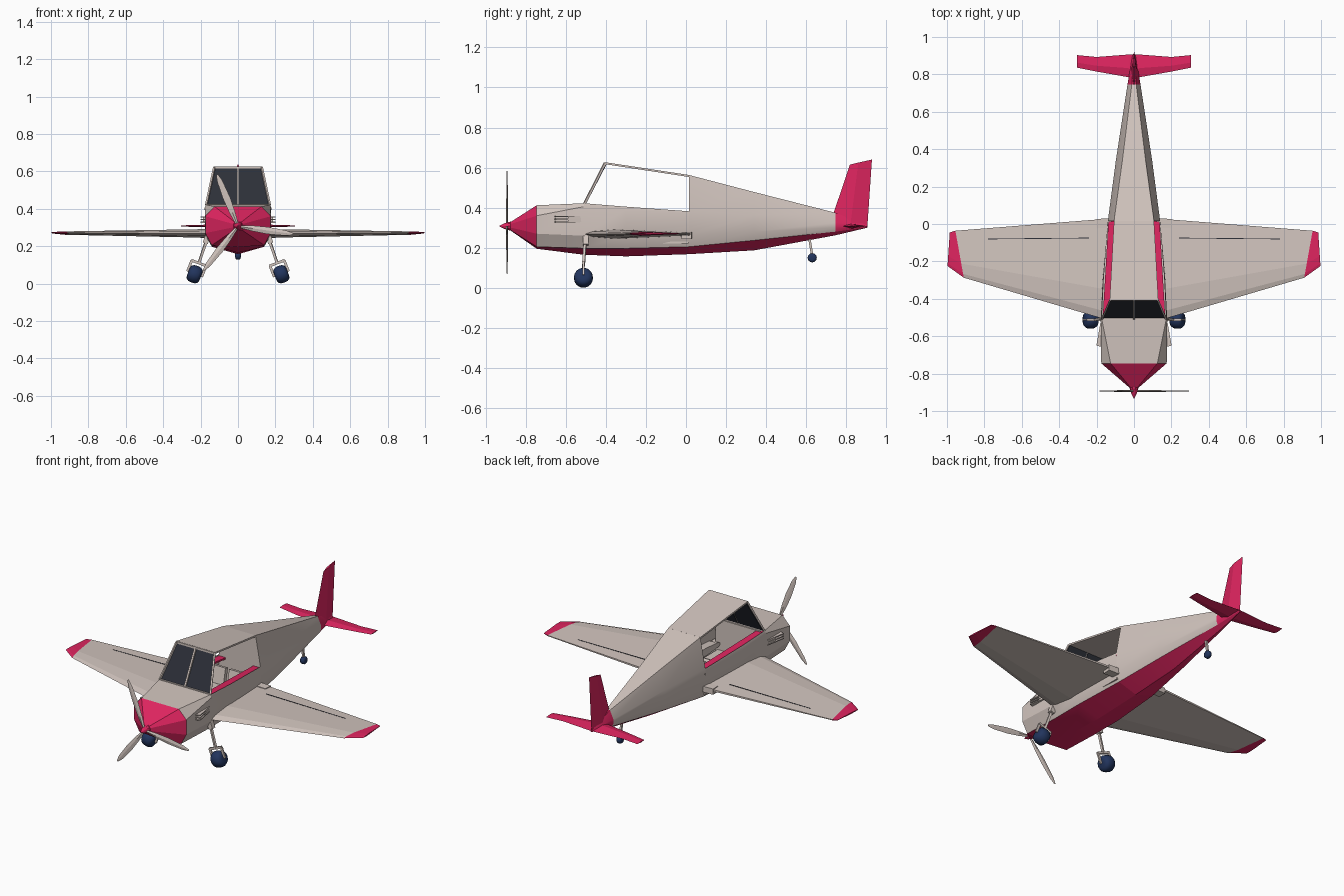
import bpy, bmesh, math
from mathutils import Vector, Matrix

if "Cube" in bpy.data.objects:
    bpy.data.objects.remove(bpy.data.objects["Cube"])


def material(name, col):
    m = bpy.data.materials.new(name)
    m.diffuse_color = (*col, 1)
    m.use_nodes = True
    m.node_tree.nodes["Principled BSDF"].inputs["Base Color"].default_value = m.diffuse_color
    return m


HULL = material("warm_grey", (0.64, 0.555, 0.515))
PINK = material("crimson_pink", (0.73, 0.018, 0.115))
BLUE = material("navy_rubber", (0.016, 0.035, 0.11))
GLASS = material("dark_glass", (0.026, 0.029, 0.04))


def finish(bm, name, mats, mirror=False, smooth=None):
    bmesh.ops.recalc_face_normals(bm, faces=bm.faces[:])
    me = bpy.data.meshes.new(name)
    bm.to_mesh(me)
    bm.free()
    for m in mats:
        me.materials.append(m)
    ob = bpy.data.objects.new(name, me)
    bpy.context.collection.objects.link(ob)
    if mirror:
        ob.modifiers.new("mirror", 'MIRROR')
    if smooth:
        bpy.ops.object.select_all(action='DESELECT')
        ob.select_set(True)
        bpy.context.view_layer.objects.active = ob
        bpy.ops.object.shade_smooth_by_angle(angle=math.radians(smooth))
    return ob


def add_loft(bm, rings, caps=(True, True), rule=lambda i, j: 0):
    """Skin closed rings; rule gives a material index, or None for a gap."""
    vs = [[bm.verts.new(p) for p in r] for r in rings]
    n = len(rings[0])
    for i in range(len(vs) - 1):
        for j in range(n):
            k = rule(i, j)
            if k is not None:
                f = bm.faces.new((vs[i][j], vs[i][(j + 1) % n], vs[i + 1][(j + 1) % n], vs[i + 1][j]))
                f.material_index = k
    for use, r, i in ((caps[0], vs[0], 0), (caps[1], vs[-1], len(vs) - 2)):
        if use:
            bm.faces.new(r).material_index = rule(i, 1) or 0


def loft(name, rings, mats, caps=(True, True), rule=lambda i, j: 0, **kw):
    bm = bmesh.new()
    add_loft(bm, rings, caps, rule)
    return finish(bm, name, mats, **kw)


def add_beam(bm, a, b, w, h):
    a, b = Vector(a), Vector(b)
    d = b - a
    m = Matrix.Translation((a + b) / 2) @ d.to_track_quat('Z', 'Y').to_matrix().to_4x4()
    bmesh.ops.create_cube(bm, size=1, matrix=m @ Matrix.Diagonal((w, h, d.length, 1)))


def beams(name, items, mat, **kw):
    bm = bmesh.new()
    for it in items:
        add_beam(bm, *it)
    return finish(bm, name, [mat], **kw)


def section(y, keel, *half):
    """Fuselage ring: keel, then chine, low, high and shoulder on both sides."""
    return ([(0, y, keel)] + [(x, y, z) for x, z in half]
            + [(-x, y, z) for x, z in reversed(half)])


# fuselage, front: cowling and open cabin tub
front = [section(-.745, .195, (.14, .205), (.175, .27), (.175, .36), (.125, .412)),
         section(-.51, .165, (.14, .197), (.175, .26), (.178, .405), (.172, .422)),
         section(-.30, .157, (.14, .197), (.168, .26), (.166, .39), (.162, .405)),
         section(.015, .168, (.12, .205), (.138, .26), (.14, .37), (.139, .382))]


def belly(i, j):
    return 1 if j in (0, 8) else 0


loft("front_fuselage", front, [HULL, PINK], (False, False),
     lambda i, j: None if j == 4 and i > 0 else belly(i, j), smooth=25)

# fuselage, rear: tapering boom with coloured tail cone
rear = [section(.015, .168, (.12, .205), (.138, .26), (.14, .382), (.107, .563)),
        section(.34, .187, (.082, .237), (.097, .28), (.097, .365), (.062, .478)),
        section(.745, .262, (.025, .28), (.035, .30), (.035, .325), (.012, .375)),
        section(.905, .30, (.005, .302), (.008, .305), (.008, .308), (.003, .312))]
loft("rear_fuselage", rear, [HULL, PINK], (True, True),
     lambda i, j: 1 if i == 2 else belly(i, j), smooth=25)

# nose cone and spinner
tip = [(x * .14, -.875, .308 + (z - .308) * .2) for x, y, z in front[0]]
loft("nose_cone", [front[0], tip], [PINK], (False, True))


def circle(r, y, z, n=10):
    return [(r * math.cos(2 * math.pi * k / n), y, z + r * math.sin(2 * math.pi * k / n)) for k in range(n)]


loft("spinner", [circle(r, y, .308) for r, y in ((.002, -.932), (.014, -.908), (.025, -.872), (.025, -.855))],
     [PINK], smooth=30)

# three propeller blades
bm = bmesh.new()
for ang in (112, 232, 352):
    rot = Matrix.Translation((0, -.893, .306)) @ Matrix.Rotation(math.radians(-ang), 4, 'Y')
    rings = []
    for r, w, t in ((.01, .007, .005), (.08, .015, .005), (.16, .019, .004), (.26, .014, .003), (.298, .005, .002)):
        rings.append([rot @ Vector(p) for p in ((r, 0, -w), (r, -t, 0), (r, 0, w), (r, t, 0))])
    add_loft(bm, rings)
finish(bm, "propeller", [HULL])

# cabin roof
loft("cabin_roof", [[(s * x, y, z - t) for s, t in ((1, 0), (-1, 0), (-1, .01), (1, .01))]
                    for x, y, z in ((.13, -.405, .627), (.107, .016, .563))], [HULL])

# windscreen panes (dark) and their frame
bot, top = (-.502, .425), (-.402, .617)
pane = [(.004, *bot), (.167, *bot), (.126, *top), (.004, *top)]
loft("windscreen", [pane, [(x, y + .006, z) for x, y, z in pane]], [GLASS], mirror=True)
beams("windscreen_frame", [((0, -.507, .422), (0, -.405, .622), .011, .01),
                           ((.17, -.507, .42), (.127, -.405, .622), .01, .01),
                           ((-.17, -.507, .42), (-.127, -.405, .622), .01, .01),
                           ((-.172, -.507, .42), (.172, -.507, .42), .01, .01),
                           ((-.13, -.404, .62), (.13, -.404, .62), .01, .012)], HULL)

# cabin interior: floor, panel, coloured sills, seats
beams("cabin_floor", [((0, -.5, .225), (0, .012, .225), .27, .01)], HULL)
beams("instrument_panel", [((0, -.5, .22), (0, -.5, .415), .3, .01)], HULL)
loft("window_sill", [[(x - .045, y, z), (x, y, z), (x, y, z - .01), (x - .045, y, z - .01)]
                     for x, y, z in ((.167, -.5, .412), (.137, .014, .376))], [PINK], mirror=True)
beams("seat", [((.055, -.27, .26), (.055, -.13, .26), .085, .05),
               ((.055, -.12, .235), (.055, -.09, .375), .085, .025)], HULL, mirror=True)


# wings with coloured tips
def wing_ring(xl, yl, xt, yt, zm, h):
    pts = ((0, 0), (.08, .6), (.3, 1), (1, .25), (1, -.25), (.3, -1), (.08, -.6))
    return [(xl + (xt - xl) * c, yl + (yt - yl) * c, zm + h * v) for c, v in pts]


loft("wing", [wing_ring(.12, -.52, .12, .03, .268, .024),
              wing_ring(.91, -.287, .955, -.036, .27, .009),
              wing_ring(.997, -.225, .985, -.045, .272, .004)],
     [HULL, PINK], rule=lambda i, j: i, mirror=True)
# root fairing and aileron seam
beams("wing_root_fairing", [((.13, .005, .262), (.2, .002, .262), .05, .035)], HULL, mirror=True)
beams("aileron_seam", [((.24, -.075, .2785), (.78, -.08, .2745), .004, .004)], GLASS, mirror=True)


# tail surfaces
def blade_ring(x, y0, y1, z, h):
    m = y0 + (y1 - y0) * .4
    return [(x, y0, z), (x, m, z + h), (x, y1, z), (x, m, z - h)]


loft("tailplane", [blade_ring(0, .75, .908, .308, .012), blade_ring(.03, .785, .906, .308, .011),
                   blade_ring(.2, .815, .893, .308, .006), blade_ring(.306, .836, .903, .308, .003)],
     [PINK], mirror=True)
loft("fin", [[(0, .735, .368), (.017, .82, .31), (0, .905, .303), (-.017, .82, .31)],
             [(0, .818, .615), (.006, .86, .625), (0, .928, .64), (-.006, .86, .625)]], [PINK])

# cowling air scoops: three slats and a rear wedge
bm = bmesh.new()
for z in (.328, .342, .356):
    add_loft(bm, [[(.16, -.66, z + d), (.201, -.65, z + d), (.18, -.53, z + d), (.16, -.53, z + d)]
                  for d in (-.003, .003)])
add_loft(bm, [[(.165, -.59, z), (.187, -.59, z), (.176, -.52, z)] for z in (.328, .356)])
finish(bm, "cowling_scoop", [HULL], mirror=True)


# wheels
def wheel_rings(centre, axis, r, w, n=18):
    c, a = Vector(centre), Vector(axis).normalized()
    u, v = Vector((0, 1, 0)), a.cross(Vector((0, 1, 0)))
    prof = ((-1, .45), (-.9, .75), (-.55, .95), (0, 1), (.55, .95), (.9, .75), (1, .45))
    return [[c + a * w * o + (u * math.cos(2 * math.pi * k / n) + v * math.sin(2 * math.pi * k / n)) * r * q
             for k in range(n)] for o, q in prof]


axis = Vector((.93, 0, .36))
hub = Vector((.232, -.512, .05))
loft("main_wheel", wheel_rings(hub, axis, .048, .036), [BLUE], mirror=True, smooth=40)
loft("tail_wheel", wheel_rings((0, .63, .15), (1, 0, 0), .023, .015), [BLUE], smooth=40)

# undercarriage legs with forks
down = Vector((.36, 0, -.93))
bridge = hub - down * .064
items = [(bridge, (.155, -.5, .27), .013, .013),
         ((.175, -.5, .215), (.155, -.5, .275), .028, .028),
         (bridge - axis * .044, bridge + axis * .044, .012, .014)]
for s in (-1, 1):
    items.append((bridge + axis * .041 * s, hub + axis * .041 * s, .009, .014))
beams("main_leg", items, HULL, mirror=True)
beams("tail_leg", [((0, .63, .16), (0, .615, .25), .012, .012)], HULL)
